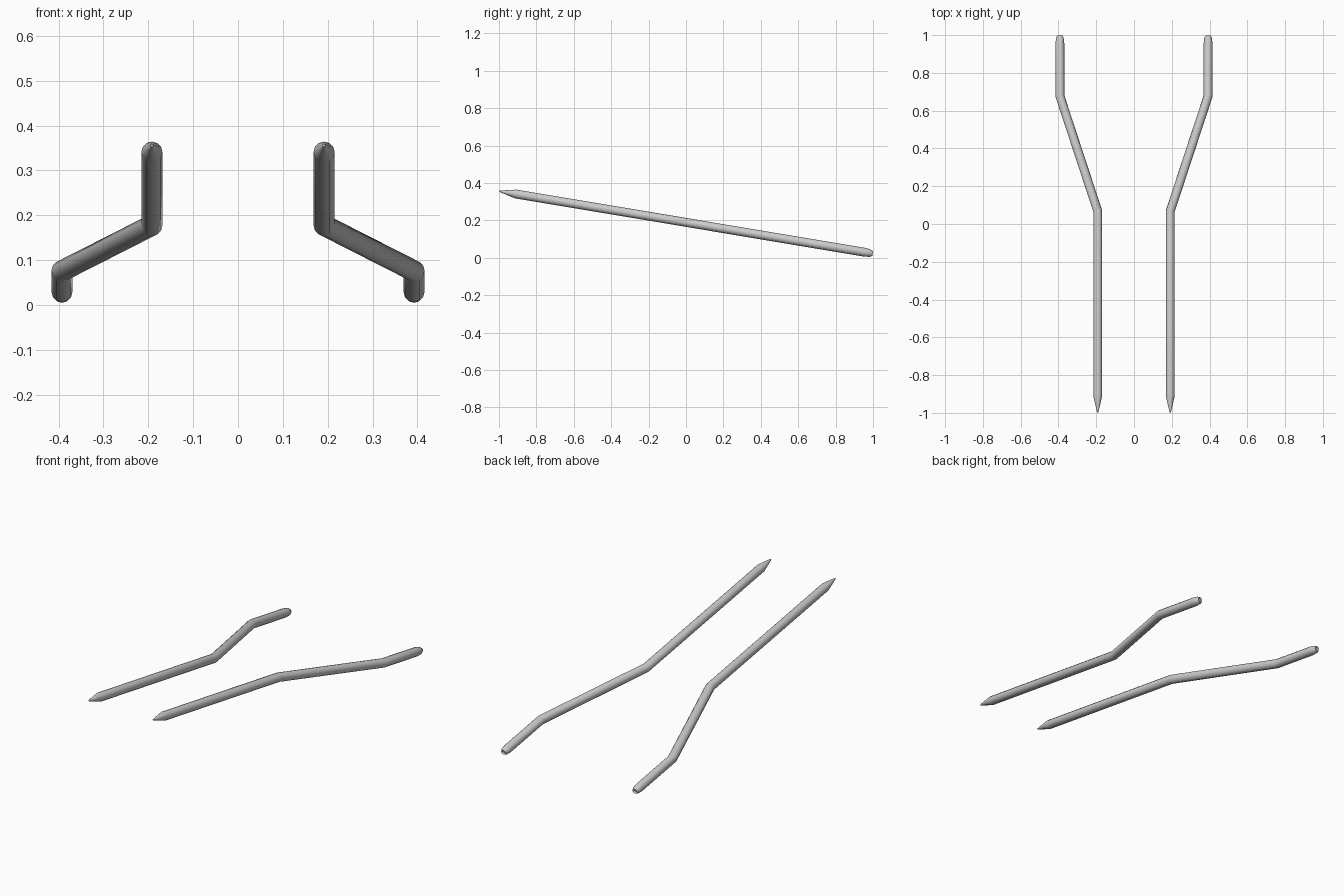
import bpy, bmesh, math
from mathutils import Vector

if "Cube" in bpy.data.objects:
    bpy.data.objects.remove(bpy.data.objects["Cube"])

SIDES = 12
R = 0.0235

# Centre line seen from above: x, y, radius (pointed front, blunt recessed back)
STATIONS = [
    (0.192, -0.998, 0.003),
    (0.192, -0.965, 0.011),
    (0.192, -0.910, R),
    (0.192, 0.068, R),
    (0.3925, 0.678, R),
    (0.3925, 0.955, R),
    (0.3925, 0.985, 0.020),
    (0.3925, 0.998, 0.013),
    (0.3925, 0.990, 0.008),
]


def on_slope(x, y):
    # The whole rod lies in one tilted plane
    return Vector((x, y, 0.189 - 0.167 * y))


def build_rod(name, side):
    bm = bmesh.new()
    pts = [on_slope(side * x, y) for x, y, r in STATIONS]
    up = Vector((0, 0.167, 1)).normalized()
    straight = Vector((0, 1, -0.167)).normalized()
    rings = []
    for i, p in enumerate(pts):
        # Mitre the ring at each bend
        if i in (3, 4):
            a = (p - pts[i - 1]).normalized()
            b = (pts[i + 1] - p).normalized()
            t = (a + b).normalized()
            stretch = 1 / t.dot(a)
        else:
            t, stretch = straight, 1
        across = t.cross(up).normalized() * stretch
        r = STATIONS[i][2]
        ring = []
        for k in range(SIDES):
            ang = 2 * math.pi * k / SIDES
            ring.append(bm.verts.new(p + r * (across * math.cos(ang) + up * math.sin(ang))))
        rings.append(ring)
    for a, b in zip(rings, rings[1:]):
        for k in range(SIDES):
            n = (k + 1) % SIDES
            bm.faces.new((a[k], a[n], b[n], b[k]))
    bm.faces.new(rings[0])
    bm.faces.new(rings[-1])
    bmesh.ops.recalc_face_normals(bm, faces=bm.faces)
    mesh = bpy.data.meshes.new(name)
    bm.to_mesh(mesh)
    bm.free()
    obj = bpy.data.objects.new(name, mesh)
    bpy.context.collection.objects.link(obj)
    bpy.ops.object.select_all(action='DESELECT')
    obj.select_set(True)
    bpy.context.view_layer.objects.active = obj
    bpy.ops.object.shade_smooth_by_angle(angle=math.radians(35))


# Mirrored pair of bent rods
build_rod("right_rod", 1)
build_rod("left_rod", -1)
